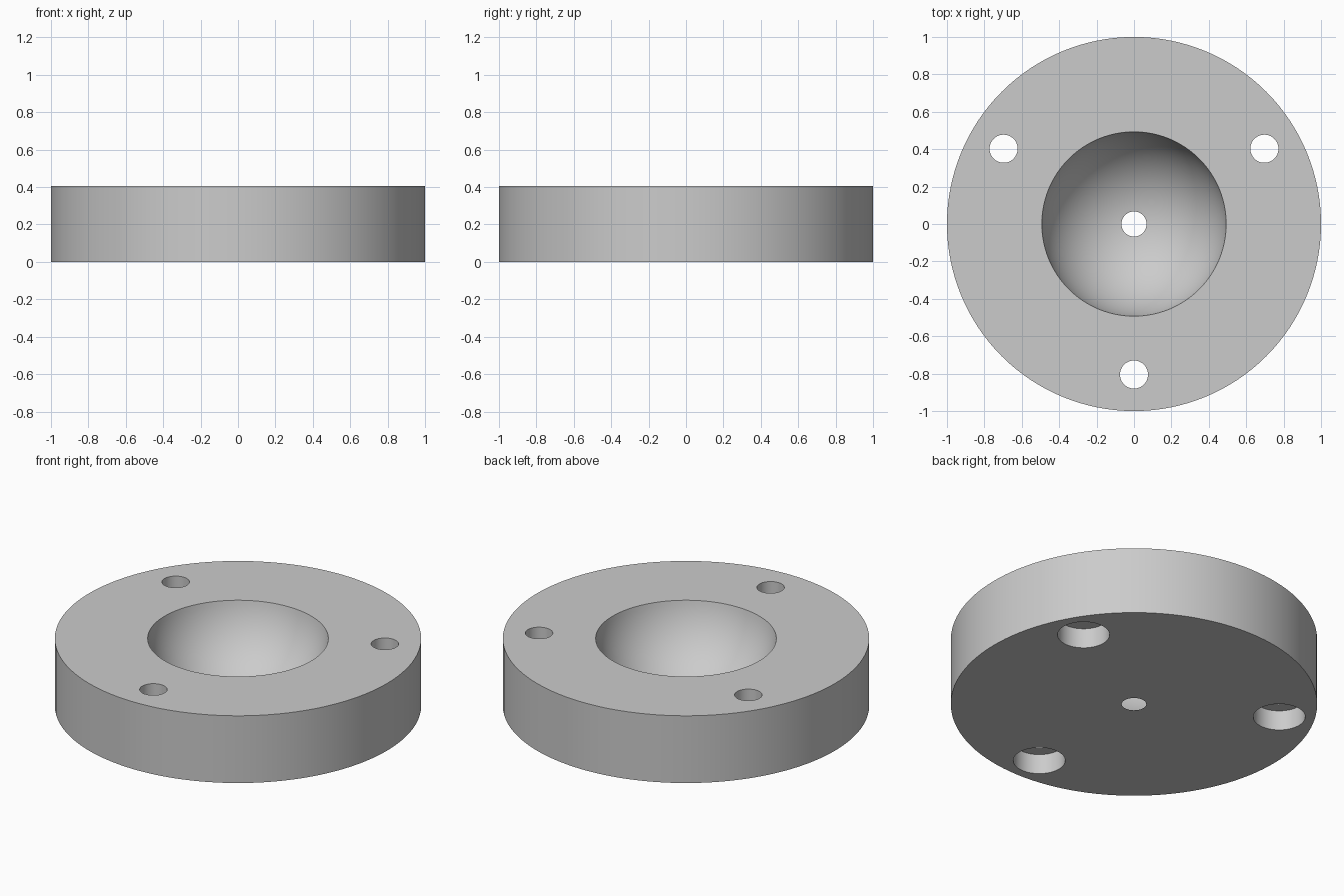
import bpy, bmesh, math

if "Cube" in bpy.data.objects:
    bpy.data.objects.remove(bpy.data.objects["Cube"], do_unlink=True)

HEIGHT = 0.405
BOWL_RIM, BOWL_FLOOR = 0.493, 0.067   # bowl radii at the top and bottom faces
BOLT_CIRCLE = 0.805

grey = bpy.data.materials.new("plain grey")
grey.use_nodes = True
colour = (0.6, 0.6, 0.6, 1)
grey.diffuse_color = colour
grey.node_tree.nodes["Principled BSDF"].inputs["Base Color"].default_value = colour


def lathe(name, profile, sides, closed=False):
    """Revolve (radius, z) points about z; open profiles get end caps."""
    bm = bmesh.new()
    rings = []
    for r, z in profile:
        angles = [math.tau * i / sides for i in range(sides)]
        rings.append([bm.verts.new((r * math.cos(a), r * math.sin(a), z)) for a in angles])
    pairs = list(zip(rings, rings[1:]))
    if closed:
        pairs.append((rings[-1], rings[0]))
    else:
        bm.faces.new(rings[0])
        bm.faces.new(rings[-1])
    for a, b in pairs:
        for i in range(sides):
            j = (i + 1) % sides
            bm.faces.new((a[i], a[j], b[j], b[i]))
    bmesh.ops.recalc_face_normals(bm, faces=bm.faces)
    mesh = bpy.data.meshes.new(name)
    bm.to_mesh(mesh)
    bm.free()
    mesh.materials.append(grey)
    obj = bpy.data.objects.new(name, mesh)
    bpy.context.collection.objects.link(obj)
    return obj


# Disc with a spherical bowl that breaks through the underside
drop = (BOWL_RIM**2 - BOWL_FLOOR**2 - HEIGHT**2) / (2 * HEIGHT)
radius = math.hypot(BOWL_RIM, drop)
start = math.asin(BOWL_RIM / radius)
end = math.asin(BOWL_FLOOR / radius)
steps = 28
profile = [(1, 0), (1, HEIGHT)]
for i in range(steps + 1):
    a = start + (end - start) * i / steps
    profile.append((radius * math.sin(a), HEIGHT + drop - radius * math.cos(a)))
disc = lathe("bowl_disc", profile, 128, closed=True)

# Three bolt holes, counterbored from below
bore = [(0.142, -0.1), (0.142, 0.12), (0.075, 0.12), (0.075, HEIGHT + 0.1)]
cutters = []
for i in range(3):
    a = math.radians(30 + 120 * i)
    cutter = lathe("bolt_hole_cutter", bore, 48)
    cutter.location = (BOLT_CIRCLE * math.cos(a), BOLT_CIRCLE * math.sin(a), 0)
    cutter.hide_render = True
    cutters.append(cutter)
    cut = disc.modifiers.new("bolt_hole", 'BOOLEAN')
    cut.operation = 'DIFFERENCE'
    cut.solver = 'EXACT'
    cut.object = cutter

# Apply the cuts, then smooth the round walls
bpy.ops.object.select_all(action='DESELECT')
disc.select_set(True)
bpy.context.view_layer.objects.active = disc
for cut in list(disc.modifiers):
    bpy.ops.object.modifier_apply(modifier=cut.name)
for cutter in cutters:
    bpy.data.objects.remove(cutter, do_unlink=True)
bpy.ops.object.shade_smooth_by_angle(angle=math.radians(30))
